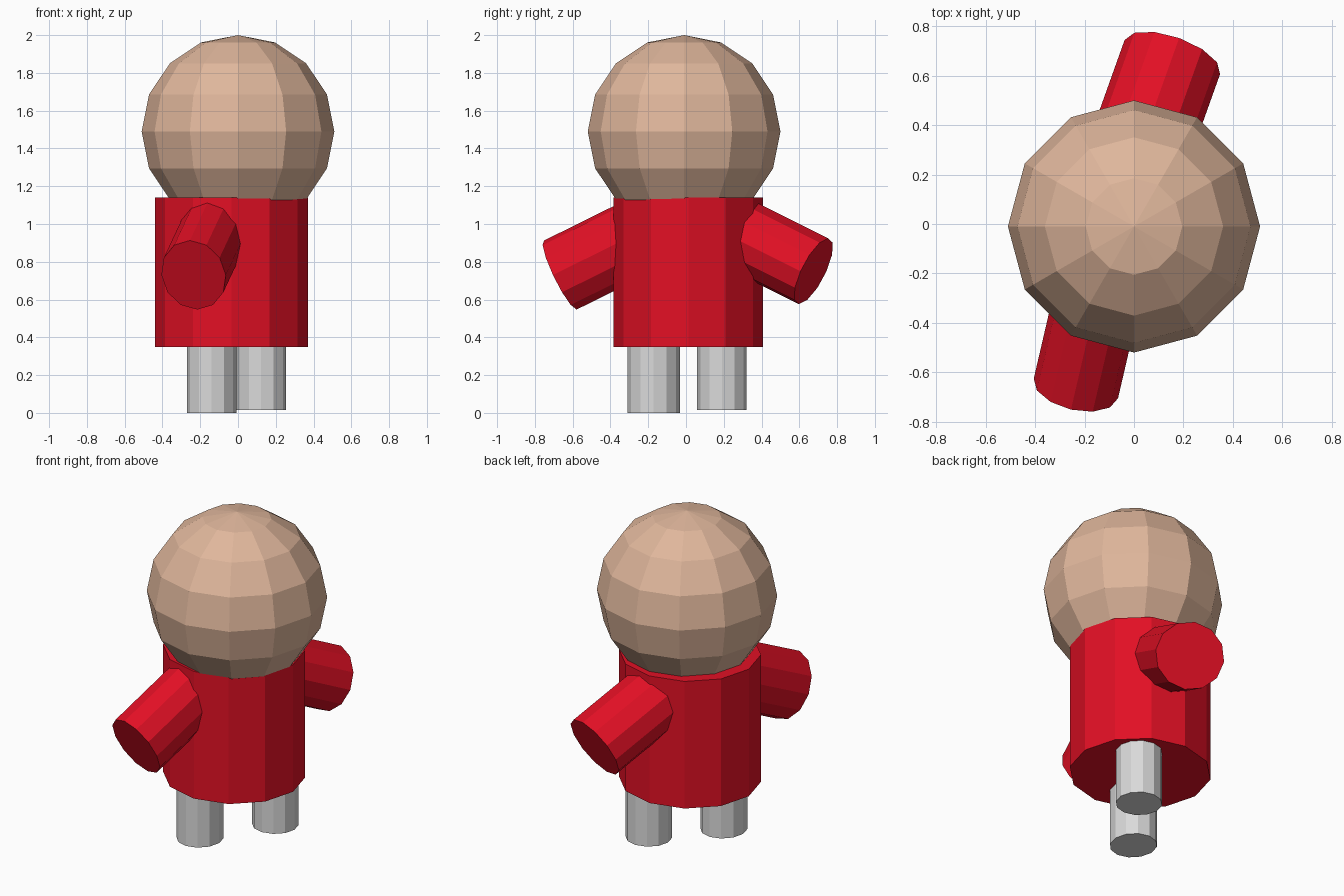
import bpy, bmesh
from mathutils import Vector, Matrix

if "Cube" in bpy.data.objects:
    bpy.data.objects.remove(bpy.data.objects["Cube"])


def material(name, rgb):
    m = bpy.data.materials.new(name)
    m.diffuse_color = (*rgb, 1)
    m.use_nodes = True
    m.node_tree.nodes["Principled BSDF"].inputs["Base Color"].default_value = m.diffuse_color
    return m


skin = material("skin tan", (0.74, 0.47, 0.33))
red = material("bright red", (0.76, 0.005, 0.018))
grey = material("light grey", (0.70, 0.70, 0.70))


def add_object(name, bm, mat):
    mesh = bpy.data.meshes.new(name)
    bm.to_mesh(mesh)
    bm.free()
    mesh.materials.append(mat)
    obj = bpy.data.objects.new(name, mesh)
    bpy.context.collection.objects.link(obj)
    return obj


def cylinder(name, start, end, rx, ry, mat):
    """Flat-sided 12-gon cylinder from start to end; rx is the level radius."""
    start, end = Vector(start), Vector(end)
    axis = (end - start).normalized()
    side = Vector((1, 0, 0)) if abs(axis.z) > 0.99 else axis.cross((0, 0, 1)).normalized()
    up = axis.cross(side)
    frame = Matrix((side * rx, up * ry, end - start)).transposed().to_4x4()
    frame.translation = (start + end) / 2
    bm = bmesh.new()
    bmesh.ops.create_cone(bm, cap_ends=True, segments=12, radius1=1,
                          radius2=1, depth=1, matrix=frame)
    bmesh.ops.recalc_face_normals(bm, faces=bm.faces)
    return add_object(name, bm, mat)


# Faceted ball head
bm = bmesh.new()
bmesh.ops.create_uvsphere(bm, u_segments=12, v_segments=8, radius=0.51,
                          matrix=Matrix.Translation((0, -0.01, 1.49)))
add_object("head", bm, skin)

# Drum-shaped torso
cylinder("torso", (-0.035, 0.012, 0.35), (-0.035, 0.012, 1.14), 0.405, 0.395, red)

# Arms: hand-end centre, outward direction, level and upright radii
for name, hand, direction, rx, ry in (
    ("front_arm", (-0.235, -0.665, 0.73), (-0.225, -0.97, -0.48), 0.175, 0.203),
    ("back_arm", (0.155, 0.675, 0.75), (0.336, 0.94, -0.47), 0.205, 0.193),
):
    hand = Vector(hand)
    cylinder(name, hand - Vector(direction).normalized() * 0.52, hand, rx, ry, red)

# Legs, running up into the torso
for name, x, y, foot, rx, ry in (
    ("front_leg", -0.14, -0.172, 0.0, 0.131, 0.139),
    ("back_leg", 0.123, 0.19, 0.015, 0.132, 0.131),
):
    cylinder(name, (x, y, foot), (x, y, 0.45), rx, ry, grey)
